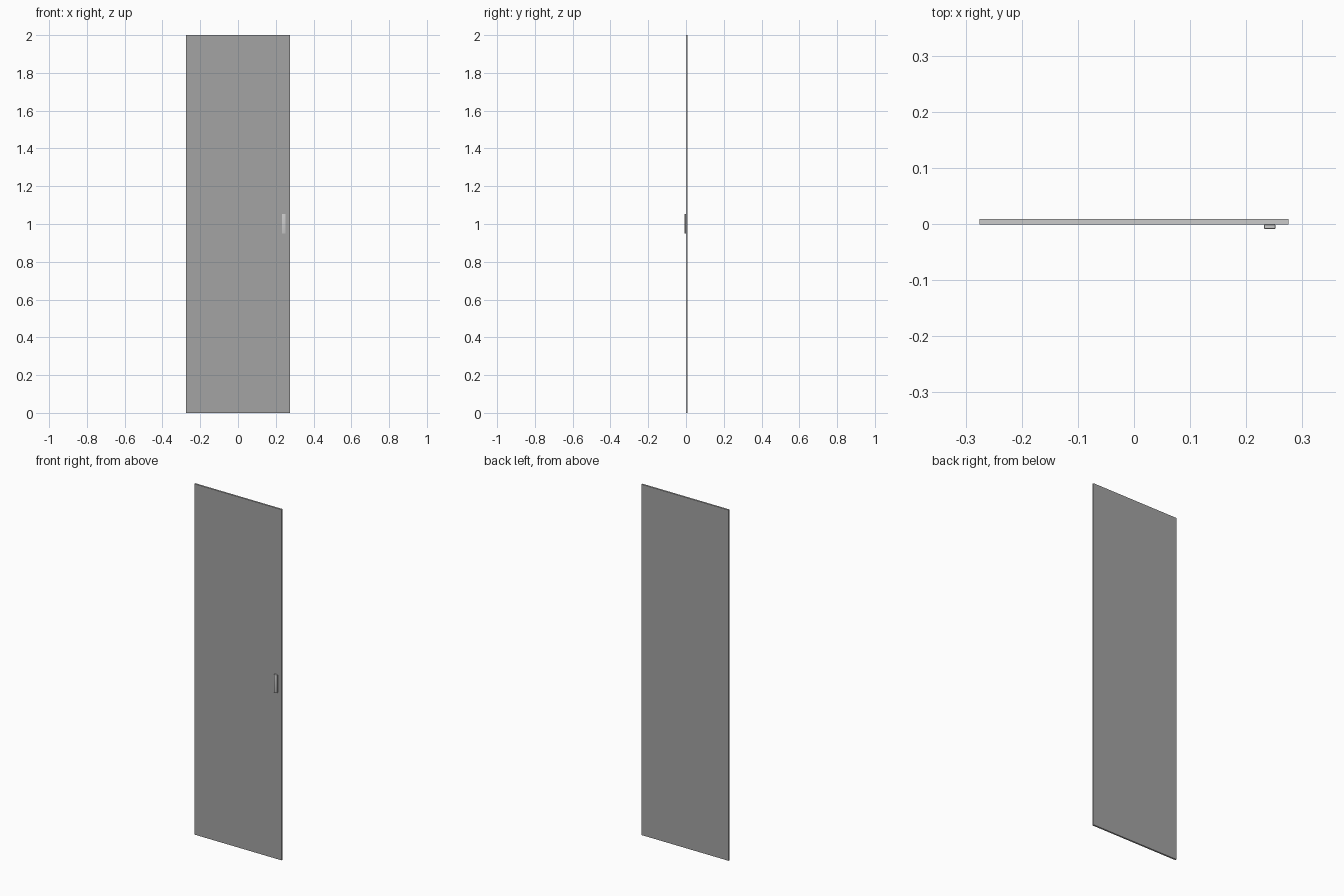
import bpy
import math

if "Cube" in bpy.data.objects:
    bpy.data.objects.remove(bpy.data.objects["Cube"])


def box(name, x, y, z):
    """Box spanning the given (min, max) ranges."""
    spans = (x, y, z)
    centre = [(a + b) / 2 for a, b in spans]
    bpy.ops.mesh.primitive_cube_add(size=1, location=centre)
    ob = bpy.context.object
    ob.name = name
    ob.scale = [b - a for a, b in spans]
    bpy.ops.object.transform_apply(location=False, rotation=False, scale=True)
    return ob


def material(name, grey):
    mat = bpy.data.materials.new(name)
    mat.diffuse_color = (grey, grey, grey, 1)
    mat.use_nodes = True
    mat.node_tree.nodes["Principled BSDF"].inputs["Base Color"].default_value = mat.diffuse_color
    return mat


# Thin flat door leaf: dark front and back faces, pale edges
door = box("door_panel", (-0.275, 0.275), (-0.001, 0.0085), (0.0, 2.0))
door.data.materials.append(material("pale_edge", 0.8))
door.data.materials.append(material("dark_face", 0.37))
for face in door.data.polygons:
    face.material_index = 1 if abs(face.normal.y) > 0.5 else 0

# Small upright pull on the front, near the right edge, softly rounded
handle = box("door_handle", (0.232, 0.252), (-0.0085, -0.001), (0.95, 1.053))
mod = handle.modifiers.new("soft_edges", 'BEVEL')
mod.width = 0.001
mod.segments = 3
bpy.ops.object.modifier_apply(modifier=mod.name)
bpy.ops.object.shade_smooth_by_angle(angle=math.radians(40))
